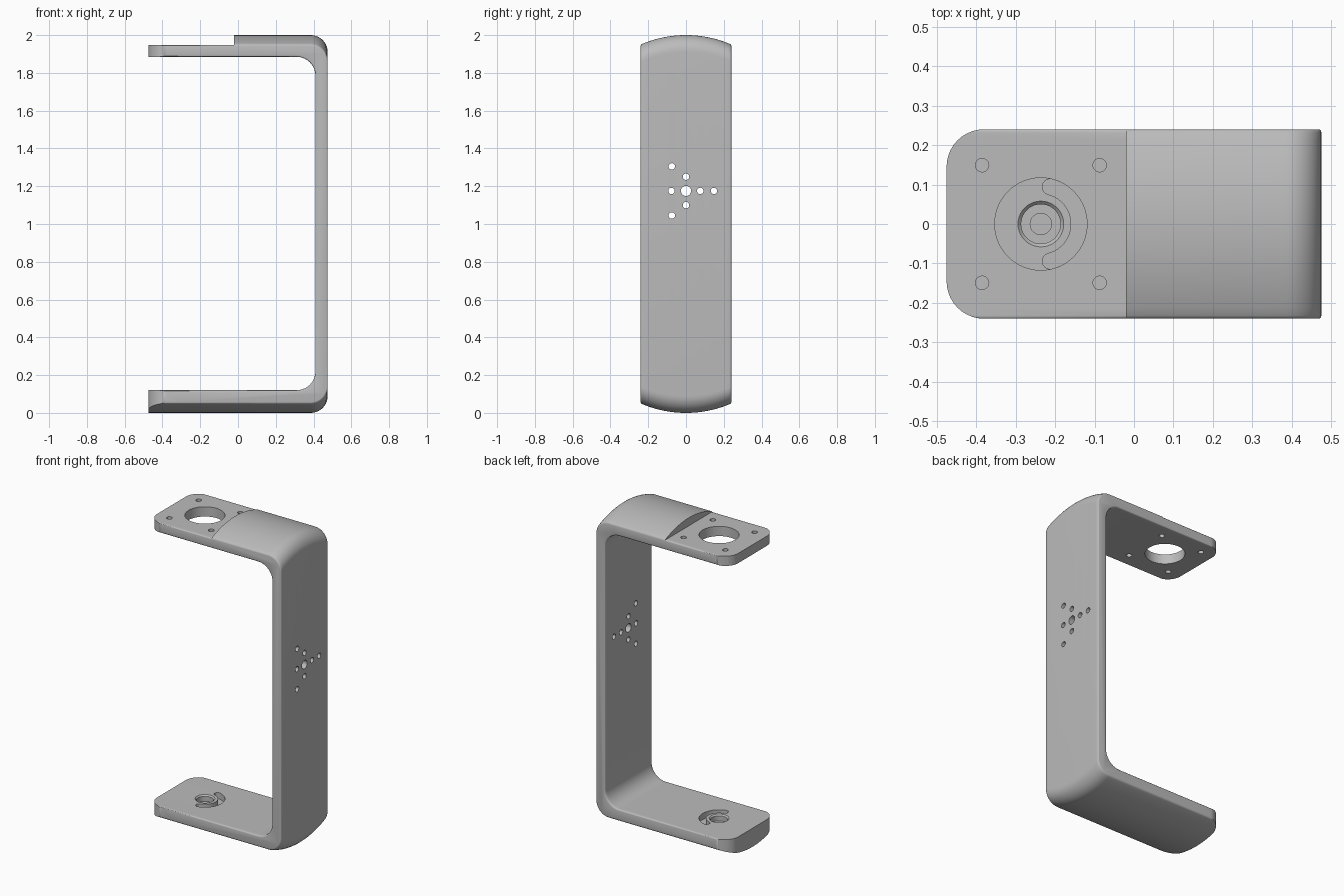
import bpy, bmesh
from math import sin, cos, pi, radians, sqrt
from mathutils import Vector

cube = bpy.data.objects.get("Cube")
if cube:
    bpy.data.objects.remove(cube, do_unlink=True)

grey = bpy.data.materials.new("Light grey")
grey.use_nodes = True
colour = (0.5, 0.5, 0.5, 1)
grey.diffuse_color = colour
grey.node_tree.nodes["Principled BSDF"].inputs["Base Color"].default_value = colour

HALF_X, HALF_Y, TOP = 0.475, 0.24, 2.0
WALL_IN, LOW_TOP, HIGH_BOTTOM, HIGH_TOP = 0.41, 0.12, 1.885, 1.948
STEP_X, OUT_R, IN_R, EDGE_R, CROWN_R = -0.02, 0.09, 0.1, 0.008, 0.6
AXIS_X = -0.236


def arc(cx, cy, r, a0, a1, n=10):
    """Points on an arc, angles in degrees."""
    steps = [radians(a0 + (a1 - a0) * i / n) for i in range(n + 1)]
    return [(cx + r * cos(a), cy + r * sin(a)) for a in steps]


def loft(bm, rings):
    """Closed solid through a list of equal rings."""
    loops = [[bm.verts.new(p) for p in ring] for ring in rings]
    for a, b in zip(loops, loops[1:]):
        for i in range(len(a)):
            j = (i + 1) % len(a)
            bm.faces.new((a[i], a[j], b[j], b[i]))
    bm.faces.new(loops[0])
    bm.faces.new(loops[-1])


def turned(bm, centre, axis, profile, n=40):
    """Round solid; profile holds (distance along axis, radius)."""
    rings = []
    for h, r in profile:
        pts = arc(0, 0, r, 0, 360, n)[:-1]
        offs = [(h, u, v) if axis == "X" else (u, v, h) for u, v in pts]
        rings.append([Vector(centre) + Vector(o) for o in offs])
    loft(bm, rings)


def make_object(name, bm):
    bmesh.ops.recalc_face_normals(bm, faces=bm.faces)
    mesh = bpy.data.meshes.new(name)
    bm.to_mesh(mesh)
    bm.free()
    obj = bpy.data.objects.new(name, mesh)
    bpy.context.collection.objects.link(obj)
    mesh.materials.append(grey)
    return obj


def section(y, inset):
    """C-shaped side outline at depth y, shrunk by inset."""
    sag = CROWN_R - sqrt(CROWN_R ** 2 - y ** 2)
    zt, zb, d = TOP - sag, sag, inset
    cx, ix = HALF_X - OUT_R, WALL_IN - IN_R
    pts = [(-HALF_X, HIGH_TOP - d), (STEP_X, HIGH_TOP - d), (STEP_X, zt - d)]
    pts += arc(cx, zt - OUT_R, OUT_R - d, 90, 0)
    pts += arc(cx, zb + OUT_R, OUT_R - d, 0, -90)
    pts += [(-HALF_X, zb + d), (-HALF_X, LOW_TOP - d)]
    pts += arc(ix, LOW_TOP + IN_R, IN_R + d, -90, 0)
    pts += arc(ix, HIGH_BOTTOM - IN_R, IN_R + d, 0, 90)
    pts += [(-HALF_X, HIGH_BOTTOM + d)]
    return [(x, y, z) for x, z in pts]


# Bracket body: crowned outside, softened long edges
flat = HALF_Y - EDGE_R
stations = [(flat * i / 12, 0) for i in range(-12, 13)]
for a in (30, 60, 90):
    y = flat + EDGE_R * sin(radians(a))
    d = EDGE_R * (1 - cos(radians(a)))
    stations = [(-y, d)] + stations + [(y, d)]
bm = bmesh.new()
loft(bm, [section(y, d) for y, d in stations])
bracket = make_object("bracket", bm)

# Plan outline that rounds the free ends
bm = bmesh.new()
r = 0.095
wide = HALF_Y + 0.05
plan = [(0.7, -wide), (0.7, wide), (-0.3, wide), (-0.3, HALF_Y)]
plan += arc(r - HALF_X, HALF_Y - r, r, 90, 180)
plan += arc(r - HALF_X, r - HALF_Y, r, 180, 270)
plan += [(-0.3, -HALF_Y), (-0.3, -wide)]
loft(bm, [[(x, y, z) for x, y in plan] for z in (-0.1, 2.1)])
outline = make_object("end_rounding_cutter", bm)

# Holes and recesses
bm = bmesh.new()
through = (-0.1, 0.2)
turned(bm, (AXIS_X, 0, 1.9), "Z", [(h, 0.117) for h in through], 64)
for x in (-0.385, -0.087):
    for y in (-0.149, 0.149):
        turned(bm, (x, y, 1.9), "Z", [(h, 0.017) for h in through], 24)

wall_holes = [(0, 0, 0.027)]
wall_holes += [(y, 0, 0.017) for y in (-0.077, 0.075, 0.148)]
wall_holes += [(0, s * 0.075, 0.017) for s in (-1, 1)]
wall_holes += [(-0.075, s * 0.13, 0.017) for s in (-1, 1)]
for y, z, rad in wall_holes:
    turned(bm, (0.44, y, 1.175 + z), "X", [(h, rad) for h in (-0.1, 0.1)], 24)

# Stepped socket and curved slot in the lower plate
turned(bm, (AXIS_X, 0, LOW_TOP), "Z",
       [(0.02, 0.058), (0, 0.058), (-0.008, 0.05), (-0.04, 0.05),
        (-0.04, 0.027), (-0.07, 0.027)])
mid, half, sweep = 0.097, 0.02, 76
ex, ey = mid * cos(radians(sweep)), mid * sin(radians(sweep))
slot = arc(AXIS_X, 0, mid + half, -sweep, sweep, 32)
slot += arc(AXIS_X + ex, ey, half, sweep, sweep + 180)[1:-1]
slot += arc(AXIS_X, 0, mid - half, sweep, -sweep, 32)
slot += arc(AXIS_X + ex, -ey, half, 180 - sweep, 360 - sweep)[1:-1]
loft(bm, [[(x, y, z) for x, y in slot] for z in (LOW_TOP - 0.04, LOW_TOP + 0.02)])
holes = make_object("hole_cutter", bm)

# Apply the cuts
for cutter, op in ((outline, "INTERSECT"), (holes, "DIFFERENCE")):
    mod = bracket.modifiers.new(cutter.name, "BOOLEAN")
    mod.operation, mod.object, mod.solver = op, cutter, "EXACT"
bpy.context.view_layer.update()
graph = bpy.context.evaluated_depsgraph_get()
cut_mesh = bpy.data.meshes.new_from_object(bracket.evaluated_get(graph))
bracket.modifiers.clear()
bracket.data = cut_mesh
for cutter in (outline, holes):
    bpy.data.objects.remove(cutter, do_unlink=True)

bpy.ops.object.select_all(action="DESELECT")
bracket.select_set(True)
bpy.context.view_layer.objects.active = bracket
bpy.ops.object.shade_smooth_by_angle(angle=radians(35))
